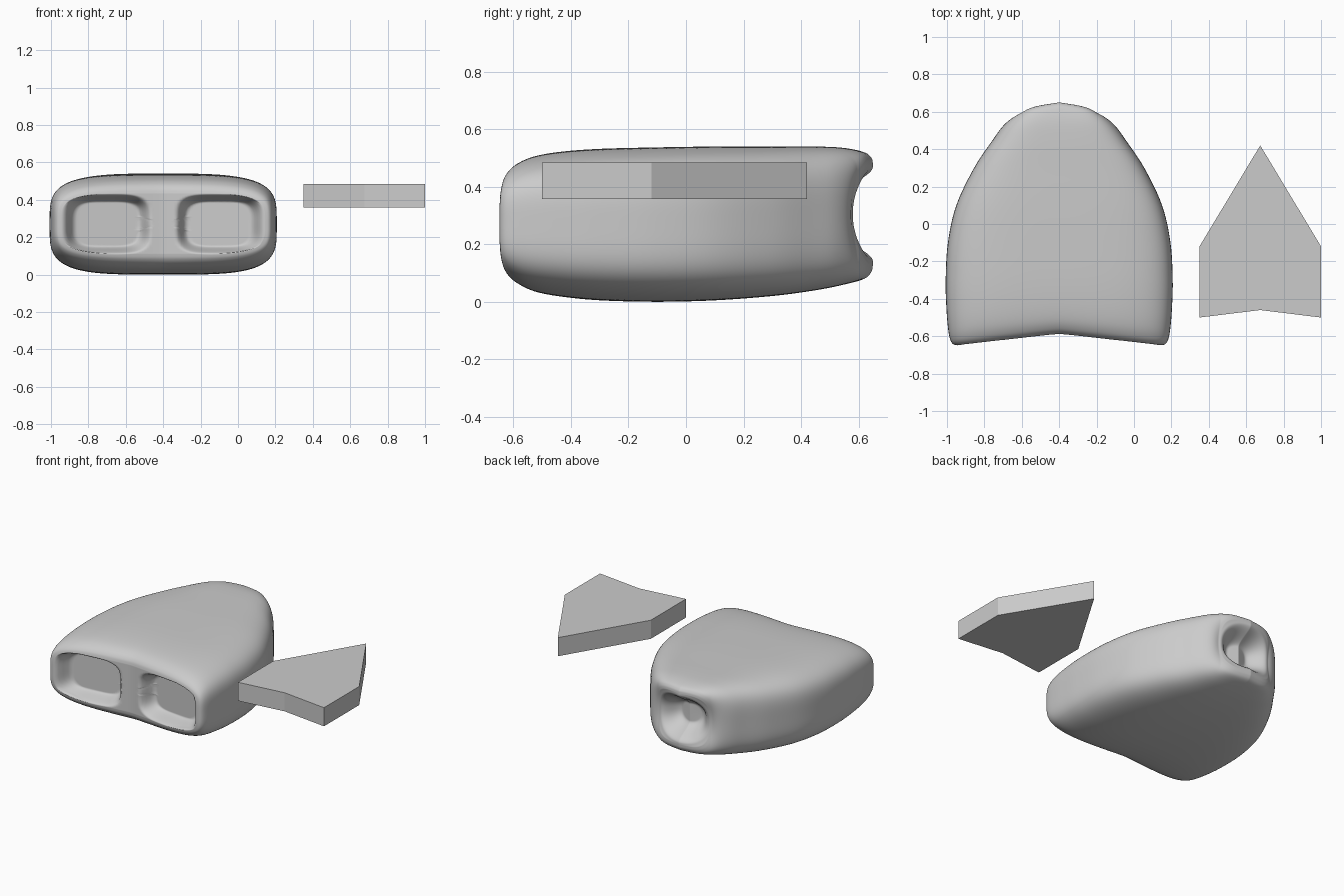
import bpy, bmesh
from math import sqrt

if "Cube" in bpy.data.objects:
    bpy.data.objects.remove(bpy.data.objects["Cube"])

CX = -0.4
# body stations along y: y, half width, bottom z, top z
STATIONS = [
    (-.65, .545, .11, .435), (-.64, .57, .085, .46), (-.61, .585, .06, .485), (-.55, .595, .035, .507),
    (-.45, .603, .018, .522), (-.3, .607, .005, .532), (-.1, .595, 0, .537), (.1, .55, .005, .54),
    (.3, .455, .02, .54), (.45, .355, .04, .54), (.55, .285, .06, .535), (.62, .235, .08, .52),
    (.645, .21, .105, .5), (.65, .19, .13, .48)]


def station(c):
    """Smoothly interpolated station for c in -1..1."""
    n = len(STATIONS) - 1
    f = (c + 1) / 2 * n
    i = min(int(f), n - 1)
    t = f - i
    p = [STATIONS[max(0, min(n, i + k))] for k in (-1, 0, 1, 2)]
    return [b + .5 * t * (d - a + t * (2 * a - 5 * b + 4 * d - e + t * (3 * (b - d) + e - a)))
            for a, b, d, e in zip(*p)]


def dent(u, v, power, inner):
    """1 on the floor of a recess, 0 outside it, rounded wall between."""
    r = (abs(u) ** power + abs(v) ** power) ** (1 / power)
    t = max(0, min(1, (1 - r) / (1 - inner)))
    return t * t * (3 - 2 * t)


def finish(bm, name, smooth):
    bmesh.ops.recalc_face_normals(bm, faces=bm.faces)
    for f in bm.faces:
        f.smooth = smooth
    me = bpy.data.meshes.new(name)
    bm.to_mesh(me)
    bm.free()
    ob = bpy.data.objects.new(name, me)
    bpy.context.collection.objects.link(ob)
    return ob


# rounded body: a gridded cube moulded through the stations
bm = bmesh.new()
bmesh.ops.create_cube(bm, size=2)
bmesh.ops.subdivide_edges(bm, edges=bm.edges, cuts=77, use_grid_fill=True)
for v in bm.verts:
    a, c, b = v.co
    y, w, z0, z1 = station(c)
    # square section to rounded section
    k = max(abs(a), abs(b)) / max(1e-6, (a ** 4 + b ** 4) ** .25)
    a, b = a * k, b * k
    x, z = a * w, (z0 + z1) / 2 + b * (z1 - z0) / 2
    ax = sqrt(x * x + .0009)
    # shallow V across the front, pulled-in sides at the nose
    front = max(0, 1 - (y + .65) / .45) ** 2
    back = max(0, 1 - (.65 - y) / .16) ** 2
    side = min(1, abs(x) / .2)
    y += .065 * max(0, 1 - ax / .56) * front
    y -= back * side * (.03 + .045 * max(0, 1 - b * b))
    # twin front recesses and the single rear one
    if c < -.9999:
        y += .1 * dent((abs(x) - .3) / .235, (z - .27) / .162, 4, .72)
    if c > .9999:
        y -= .12 * dent(x / .19, (z - .305) / .165, 2.5, .35)
    v.co = (CX + x, y, z)
finish(bm, "rounded_body", True)

# flat arrow-shaped plate beside it
bm = bmesh.new()
outline = [(.35, -.5), (.675, -.46), (1, -.5), (1, -.12), (.675, .42), (.35, -.12)]
face = bm.faces.new([bm.verts.new((x, y, .358)) for x, y in outline])
ext = bmesh.ops.extrude_face_region(bm, geom=[face])
if not face.is_valid or len(bm.faces) < 8:
    bm.faces.new([v for v in bm.verts][:6])
bmesh.ops.translate(bm, vec=(0, 0, .127),
                    verts=[e for e in ext["geom"] if isinstance(e, bmesh.types.BMVert)])
finish(bm, "arrow_plate", False)
